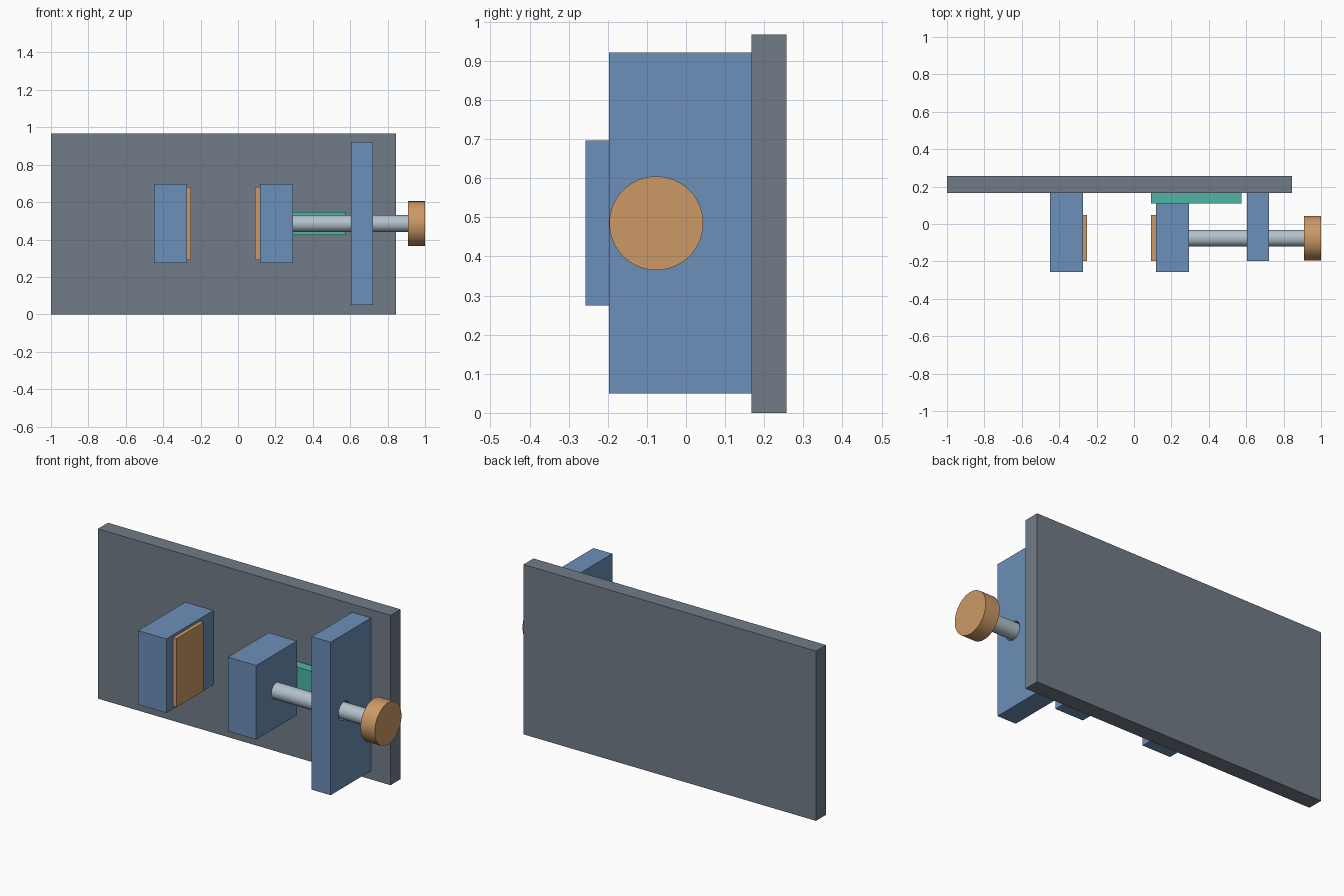
import bpy, math
from mathutils import Vector

if "Cube" in bpy.data.objects:
    bpy.data.objects.remove(bpy.data.objects["Cube"])


def material(name, hex_code):
    # sRGB hex to linear colour
    rgb = [int(hex_code[i:i + 2], 16) / 255 for i in (0, 2, 4)]
    lin = [c / 12.92 if c < 0.04045 else ((c + 0.055) / 1.055) ** 2.4 for c in rgb]
    m = bpy.data.materials.new(name)
    m.diffuse_color = (*lin, 1)
    m.use_nodes = True
    m.node_tree.nodes["Principled BSDF"].inputs["Base Color"].default_value = m.diffuse_color
    return m


grey = material("plate_grey", "717C87")
blue = material("jaw_blue", "6C8FB8")
tan = material("brass_tan", "CC9A66")
teal = material("rail_teal", "4FB5A5")
steel = material("screw_steel", "B4C2CC")


def box(name, x, y, z, mat):
    lo, hi = Vector((x[0], y[0], z[0])), Vector((x[1], y[1], z[1]))
    bpy.ops.mesh.primitive_cube_add(size=1, location=(lo + hi) / 2)
    o = bpy.context.object
    o.name = name
    o.scale = hi - lo
    bpy.ops.object.transform_apply(location=False, rotation=False, scale=True)
    o.data.materials.append(mat)
    return o


SCREW_Y, SCREW_Z = -0.076, 0.485


def rod(name, x0, x1, radius, mat):
    # cylinder along x on the screw axis
    bpy.ops.mesh.primitive_cylinder_add(
        vertices=64, radius=radius, depth=x1 - x0,
        location=((x0 + x1) / 2, SCREW_Y, SCREW_Z), rotation=(0, math.pi / 2, 0))
    o = bpy.context.object
    o.name = name
    o.data.materials.append(mat)
    bpy.ops.object.shade_smooth_by_angle(angle=math.radians(30))
    return o


# Back plate and slide rail
box("back_plate", (-1, 0.845), (0.167, 0.257), (0, 0.968), grey)
box("slide_rail", (0.09, 0.575), (0.11, 0.167), (0.425, 0.548), teal)

# Jaws with their facing pads
JAW_Z, PAD_Y, PAD_Z = (0.275, 0.697), (-0.197, 0.048), (0.29, 0.682)
box("fixed_jaw", (-0.45, -0.272), (-0.257, 0.167), JAW_Z, blue)
box("fixed_jaw_pad", (-0.272, -0.25), PAD_Y, PAD_Z, tan)
box("moving_jaw", (0.117, 0.295), (-0.257, 0.11), JAW_Z, blue)
box("moving_jaw_pad", (0.092, 0.117), PAD_Y, PAD_Z, tan)

# Screw support block with clearance bore
block = box("screw_support", (0.603, 0.722), (-0.197, 0.167), (0.049, 0.921), blue)
cutter = rod("bore_cutter", 0.55, 0.78, 0.052, blue)
cutter.hide_render = True
cutter.hide_viewport = True
bore = block.modifiers.new("bore", 'BOOLEAN')
bore.operation = 'DIFFERENCE'
bore.solver = 'EXACT'
bore.object = cutter

# Screw and knob
rod("screw", 0.295, 0.91, 0.045, steel)
rod("knob", 0.91, 1.0, 0.12, tan)
